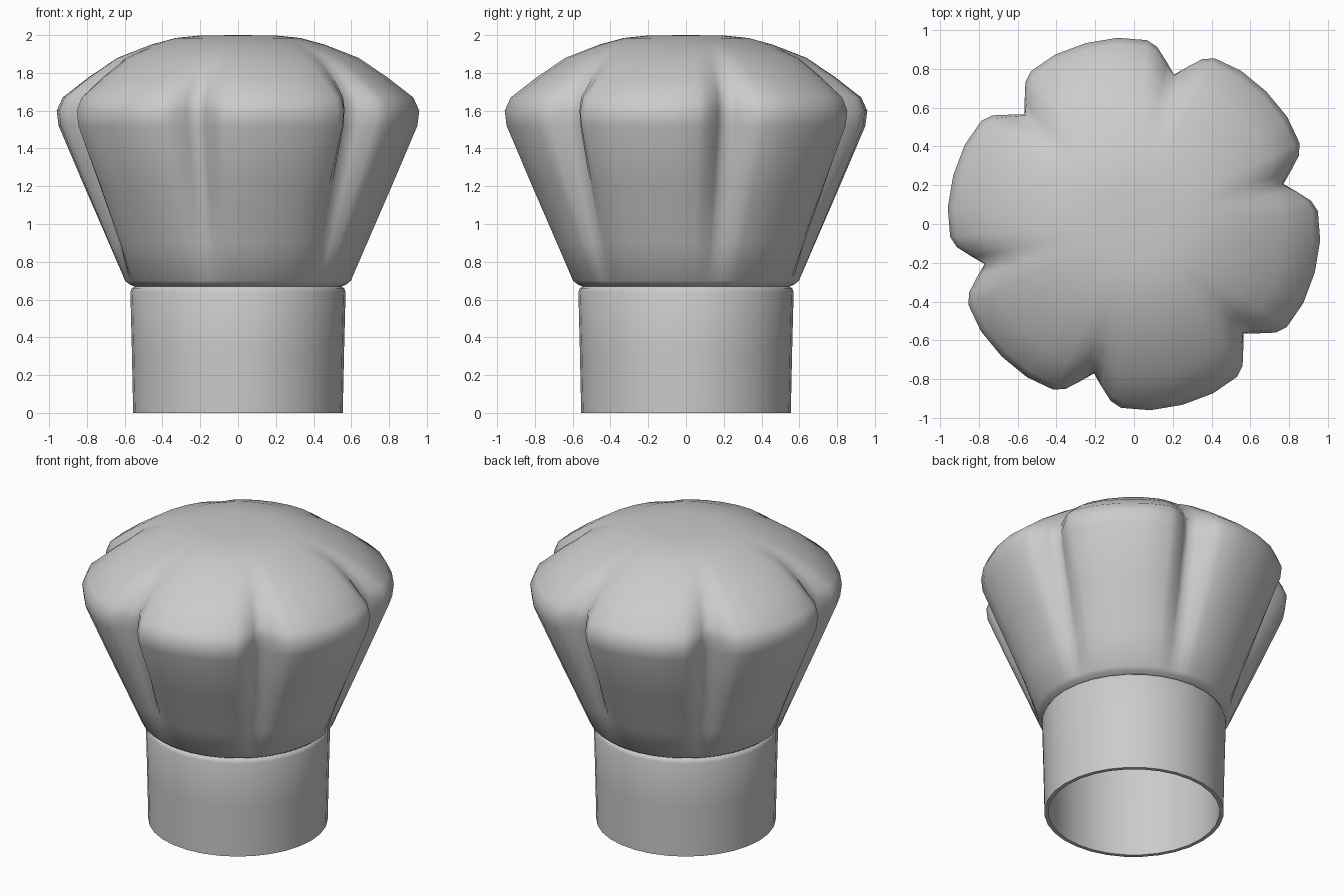
import bpy
import bmesh
from math import radians, cos, sin

if "Cube" in bpy.data.objects:
    bpy.data.objects.remove(bpy.data.objects["Cube"])


def loft(name, rings, closed=False, cap_point=None):
    """Skin a stack of equal-length point rings into a smooth object."""
    bm = bmesh.new()
    loops = [[bm.verts.new(p) for p in ring] for ring in rings]
    pairs = list(zip(loops, loops[1:]))
    if closed:
        pairs.append((loops[-1], loops[0]))
    n = len(loops[0])
    for a, b in pairs:
        for i in range(n):
            j = (i + 1) % n
            bm.faces.new((a[i], a[j], b[j], b[i]))
    if cap_point:
        tip = bm.verts.new(cap_point)
        for i in range(n):
            bm.faces.new((loops[-1][i], loops[-1][(i + 1) % n], tip))
    bmesh.ops.recalc_face_normals(bm, faces=bm.faces)
    mesh = bpy.data.meshes.new(name)
    bm.to_mesh(mesh)
    bm.free()
    obj = bpy.data.objects.new(name, mesh)
    bpy.context.collection.objects.link(obj)
    bpy.ops.object.select_all(action='DESELECT')
    obj.select_set(True)
    bpy.context.view_layer.objects.active = obj
    return obj


# Head band: hollow, slightly flared ring
SIDES = 32
band_profile = [(0.555, 0.0), (0.562, 0.33), (0.57, 0.64), (0.562, 0.66),
                (0.54, 0.675), (0.535, 0.64), (0.53, 0.0)]
band_rings = [[(r * cos(radians(360 * i / SIDES)), r * sin(radians(360 * i / SIDES)), z)
               for i in range(SIDES)] for r, z in band_profile]
loft("head_band", band_rings, closed=True)
bpy.ops.object.shade_smooth_by_angle(angle=radians(50))

# Puffed crown: six lobes parted by pleats that fade out at the band and the top
# angle inside a lobe, share of pleat depth
lobe = [(0, 1.0), (3.5, 0.68), (7.5, 0.27), (11, 0.09), (20, 0.01), (30, 0.0),
        (40, 0.01), (49, 0.09), (52.5, 0.27), (56.5, 0.68)]
# lobe radius, pleat radius, height
crown_profile = [(0.54, 0.54, 0.665), (0.575, 0.575, 0.68), (0.60, 0.595, 0.70),
                 (0.687, 0.643, 0.90), (0.818, 0.715, 1.20), (0.955, 0.79, 1.52),
                 (0.965, 0.797, 1.60), (0.933, 0.792, 1.67), (0.79, 0.715, 1.78),
                 (0.64, 0.615, 1.88), (0.46, 0.455, 1.95), (0.33, 0.33, 1.985),
                 (0.20, 0.20, 1.998)]
crown_rings = []
for r_lobe, r_pleat, z in crown_profile:
    ring = []
    for k in range(6):
        for offset, share in lobe:
            a = radians(15 + 60 * k + offset)
            r = r_lobe + (r_pleat - r_lobe) * share
            ring.append((r * cos(a), r * sin(a), z))
    crown_rings.append(ring)
loft("puffed_crown", crown_rings, cap_point=(0, 0, 2.0))
bpy.ops.object.shade_smooth()
